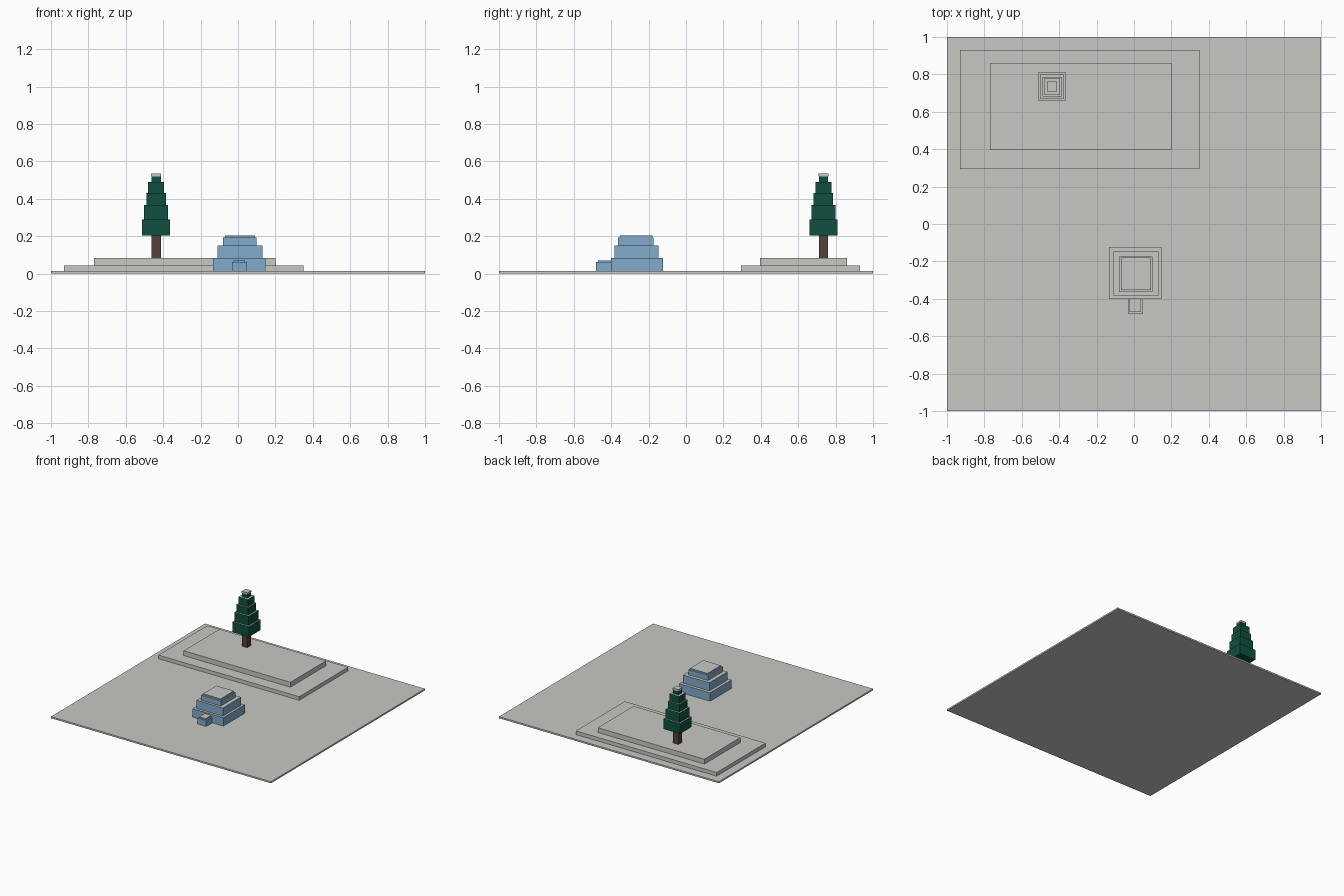
import bpy

cube = bpy.data.objects.get("Cube")
if cube:
    bpy.data.objects.remove(cube, do_unlink=True)


def material(name, rgb):
    m = bpy.data.materials.new(name)
    m.use_nodes = True
    m.diffuse_color = (*rgb, 1)
    bsdf = next(n for n in m.node_tree.nodes if n.type == 'BSDF_PRINCIPLED')
    bsdf.inputs["Base Color"].default_value = (*rgb, 1)
    bsdf.inputs["Roughness"].default_value = 0.9
    return m


SNOW = material("snow", (0.58, 0.58, 0.55))
ICE = material("ice_blue", (0.22, 0.41, 0.60))
PINE = material("pine_green", (0.005, 0.08, 0.05))
BARK = material("bark_brown", (0.085, 0.052, 0.042))


def box(name, x, y, z, side, top=None):
    """Box from (min, max) ranges; upward faces take the top material."""
    bpy.ops.mesh.primitive_cube_add(size=1)
    ob = bpy.context.object
    ob.name = name
    for v in ob.data.vertices:
        v.co = [r[0] if c < 0 else r[1] for c, r in zip(v.co, (x, y, z))]
    ob.data.materials.append(side)
    if top:
        ob.data.materials.append(top)
        for f in ob.data.polygons:
            f.material_index = int(f.normal.z > 0.5)
    return ob


# Snowy ground and stepped hill
box("ground", (-1, 1), (-1, 1), (0, 0.013), SNOW)
box("hill_lower", (-0.93, 0.35), (0.295, 0.93), (0.01, 0.043), SNOW)
box("hill_upper", (-0.77, 0.20), (0.395, 0.86), (0.04, 0.083), SNOW)

# Ice hut: stepped tiers with snow on the ledges
hut = [
    ("hut_base", (-0.133, 0.148), (-0.402, -0.123), (0.01, 0.083)),
    ("hut_middle", (-0.11, 0.13), (-0.382, -0.147), (0.08, 0.15)),
    ("hut_upper", (-0.08, 0.098), (-0.363, -0.173), (0.147, 0.192)),
    ("hut_roof", (-0.07, 0.09), (-0.353, -0.18), (0.19, 0.203)),
    ("hut_entrance", (-0.033, 0.047), (-0.48, -0.395), (0.01, 0.061)),
    ("hut_entrance_roof", (-0.023, 0.037), (-0.47, -0.395), (0.06, 0.071)),
]
for name, x, y, z in hut:
    box(name, x, y, z, ICE, SNOW)


# Pine tree: trunk, shrinking snow-topped tiers and a snow cap
def tree_box(name, half, z, side, top=None):
    cx, cy = -0.438, 0.735
    box(name, (cx - half, cx + half), (cy - half, cy + half), z, side, top)


tree_box("tree_trunk", 0.025, (0.08, 0.21), BARK)
z = 0.203
for i, (half, top) in enumerate([(0.075, 0.289), (0.064, 0.367), (0.052, 0.43),
                                 (0.043, 0.49), (0.025, 0.522)], 1):
    tree_box(f"tree_tier_{i}", half, (z, top), PINE, SNOW)
    z = top
tree_box("tree_snow_cap", 0.026, (0.52, 0.534), SNOW)
